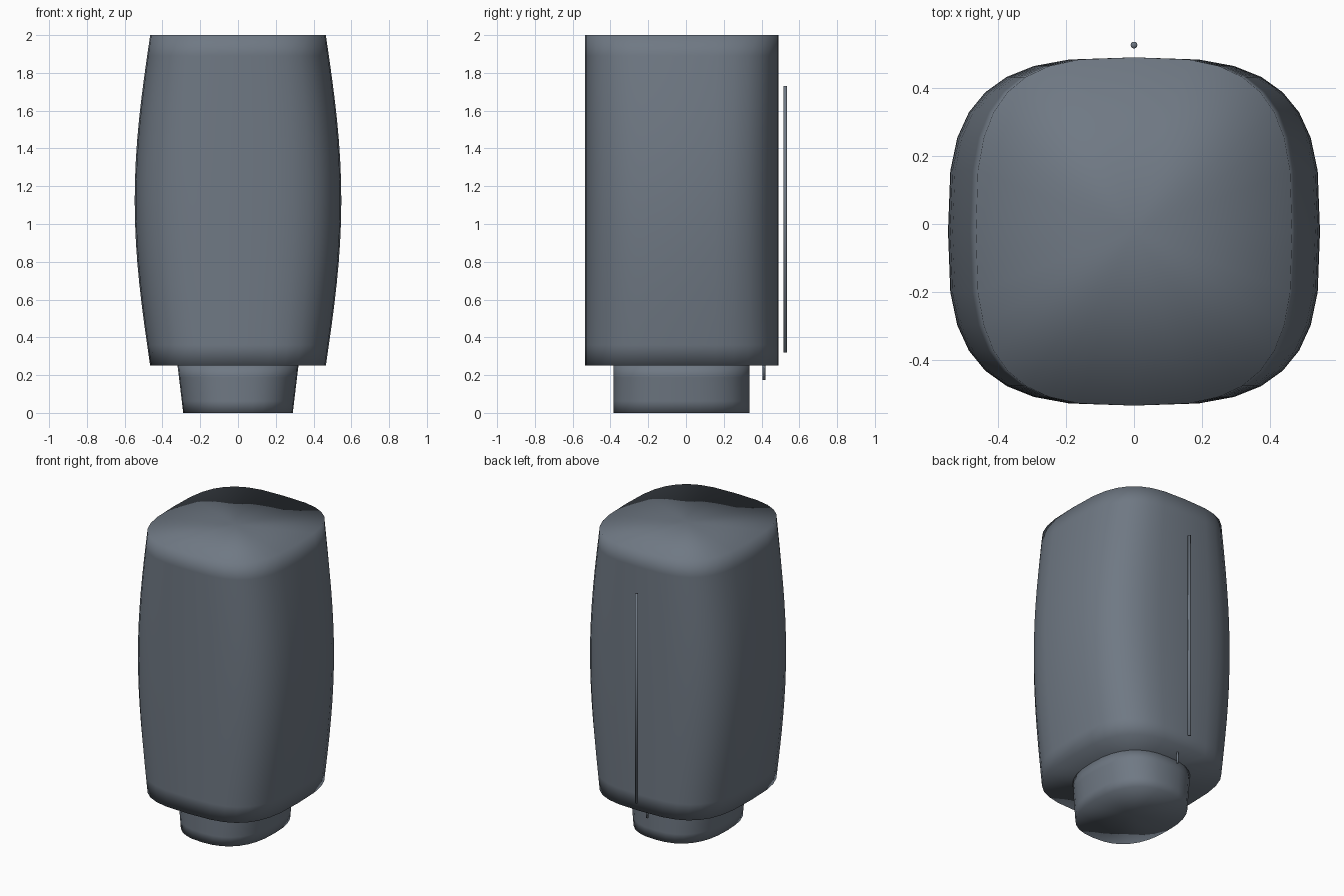
import bpy
import bmesh
import math

cube = bpy.data.objects.get("Cube")
if cube:
    bpy.data.objects.remove(cube, do_unlink=True)

slate = bpy.data.materials.new("slate grey")
slate.use_nodes = True
SLATE = (0.16, 0.19, 0.23, 1)
slate.diffuse_color = SLATE
slate.node_tree.nodes["Principled BSDF"].inputs["Base Color"].default_value = SLATE


def signed_power(value, exponent):
    return math.copysign(abs(value) ** exponent, value)


def loft(name, half_width, half_depth, centre_y, z0, z1, rows, roundness, sides):
    """Stack squircle rings whose half width follows half_width(t), capped by fans."""
    bm = bmesh.new()
    rings = []
    for row in range(rows + 1):
        t = row / rows
        ring = []
        for side in range(sides):
            angle = math.tau * side / sides
            x = half_width(t) * signed_power(math.cos(angle), 2 / roundness)
            y = half_depth * signed_power(math.sin(angle), 2 / roundness)
            ring.append(bm.verts.new((x, centre_y + y, z0 + (z1 - z0) * t)))
        rings.append(ring)
    bottom = bm.verts.new((0, centre_y, z0))
    top = bm.verts.new((0, centre_y, z1))
    for i in range(sides):
        j = (i + 1) % sides
        for low, high in zip(rings, rings[1:]):
            bm.faces.new((low[i], low[j], high[j], high[i]))
        bm.faces.new((bottom, rings[0][j], rings[0][i]))
        bm.faces.new((top, rings[-1][i], rings[-1][j]))
    for face in bm.faces:
        face.smooth = True
    mesh = bpy.data.meshes.new(name)
    bm.to_mesh(mesh)
    bm.free()
    mesh.materials.append(slate)
    obj = bpy.data.objects.new(name, mesh)
    bpy.context.collection.objects.link(obj)
    return obj


# Barrel-sided main body
loft("body", lambda t: 0.465 + 0.082 * math.sin(math.pi * t),
     0.512, -0.022, 0.25, 2, 16, 3.1, 32)

# Tapered neck under the body
loft("neck", lambda t: 0.29 + 0.03 * t, 0.36, -0.025, 0, 0.25, 4, 2.45, 32)

# Thin seam rods standing off the back
loft("body_seam", lambda t: 0.01, 0.01, 0.526, 0.32, 1.73, 1, 2, 12)
loft("neck_seam", lambda t: 0.007, 0.007, 0.413, 0.175, 0.25, 1, 2, 12)
